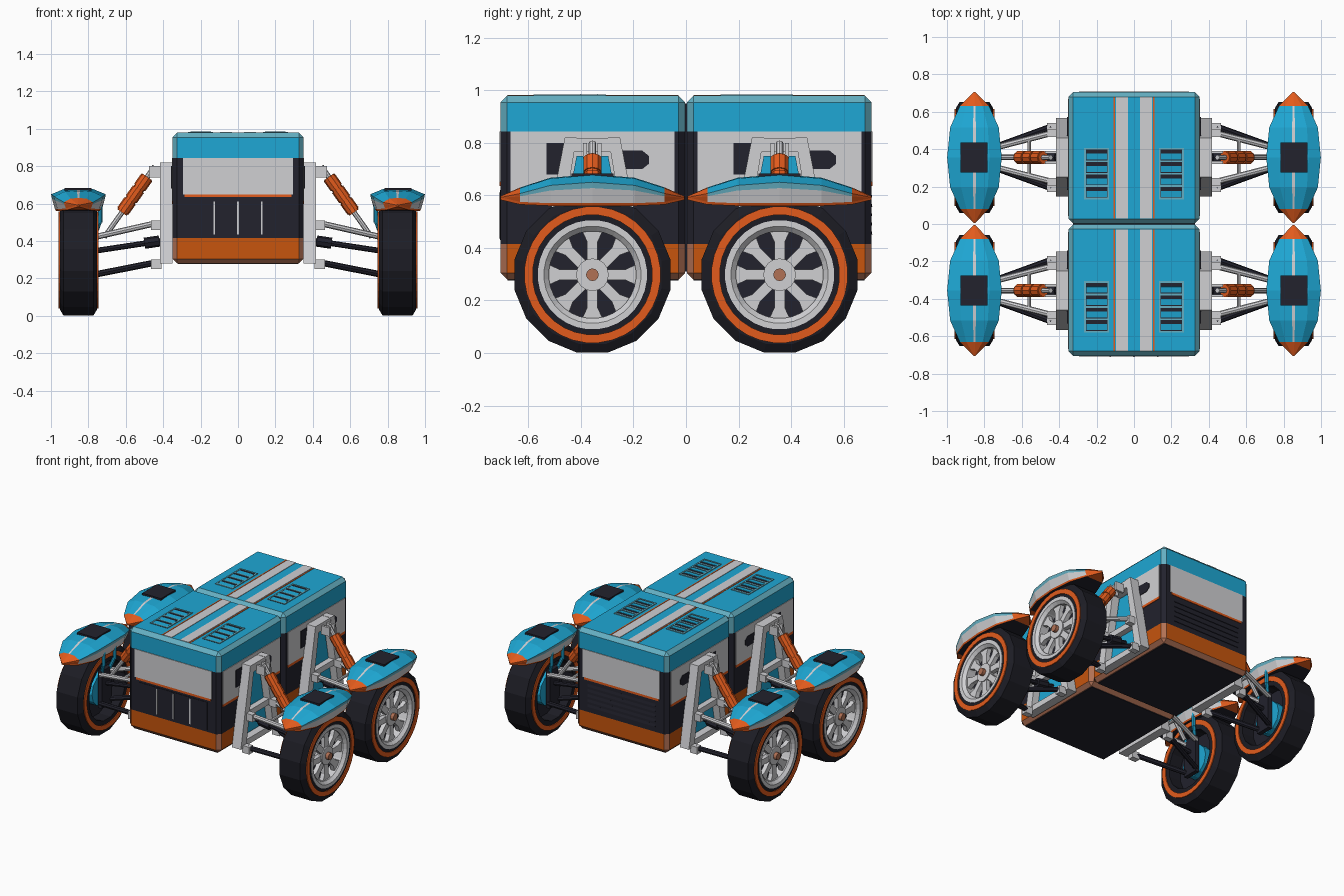
import bpy, bmesh, math
from mathutils import Matrix, Vector

if "Cube" in bpy.data.objects:
    bpy.data.objects.remove(bpy.data.objects["Cube"])

def material(name, rgb):
    m = bpy.data.materials.new(name)
    m.diffuse_color = (*rgb, 1)
    m.use_nodes = True
    m.node_tree.nodes["Principled BSDF"].inputs["Base Color"].default_value = m.diffuse_color
    return m

BLUE = material("blue paint", (0.013, 0.39, 0.66))
PALE = material("pale teal edge", (0.13, 0.43, 0.54))
ORANGE = material("orange paint", (0.76, 0.105, 0.012))
SKIRT = material("dark orange paint", (0.57, 0.09, 0.004))
BROWN = material("copper edge", (0.44, 0.165, 0.09))
GREY = material("light grey metal", (0.63, 0.63, 0.65))
DARK = material("dark panel", (0.016, 0.016, 0.026))
RUBBER = material("black rubber", (0.012, 0.012, 0.018))
MID = 0.356          # centre of each module along y
WX, WZ = 0.853, 0.298  # wheel centre

def finish(name, bm, mats, corners=False):
    """Make the object, or four mirrored copies, one per wheel corner."""
    bmesh.ops.recalc_face_normals(bm, faces=bm.faces[:])
    base = bpy.data.meshes.new(name)
    bm.to_mesh(base)
    bm.free()
    for m in mats:
        base.materials.append(m)
    if not corners:
        bpy.context.collection.objects.link(bpy.data.objects.new(name, base))
        return
    for sx, side in ((1, "right"), (-1, "left")):
        for cy, end in ((-MID, "front"), (MID, "rear")):
            me = base.copy()
            me.transform(Matrix.Translation((0, cy, 0)) @ Matrix.Diagonal((sx, 1, 1, 1)))
            if sx < 0:
                me.flip_normals()
            n = f"{name}_{end}_{side}"
            bpy.context.collection.objects.link(bpy.data.objects.new(n, me))

def box(bm, x0, x1, y0, y1, z0, z1, tilt=0):
    m = (Matrix.Translation(((x0 + x1) / 2, (y0 + y1) / 2, (z0 + z1) / 2))
         @ Matrix.Rotation(tilt, 4, 'X') @ Matrix.Diagonal((x1 - x0, y1 - y0, z1 - z0, 1)))
    bmesh.ops.create_cube(bm, size=1, matrix=m)

def bar(bm, p, q, r, n=8):
    p, q = Vector(p), Vector(q)
    rot = (q - p).to_track_quat('Z', 'Y').to_matrix().to_4x4()
    bmesh.ops.create_cone(bm, cap_ends=True, segments=n, radius1=r, radius2=r,
                          depth=(q - p).length, matrix=Matrix.Translation((p + q) / 2) @ rot)

def prism(bm, pts, x0, x1):
    """Extrude a (y, z) outline along x."""
    a = [bm.verts.new((x0, y, z)) for y, z in pts]
    b = [bm.verts.new((x1, y, z)) for y, z in pts]
    bm.faces.new(a)
    bm.faces.new(b)
    for i in range(len(pts)):
        j = (i + 1) % len(pts)
        bm.faces.new((a[i], a[j], b[j], b[i]))

def lathe(bm, prof, n):
    """Revolve a closed (x, radius) profile about the wheel axle."""
    rings = []
    for k in range(n):
        a = 2 * math.pi * (k + 0.5) / n
        rings.append([bm.verts.new((WX + x, r * math.cos(a), WZ + r * math.sin(a))) for x, r in prof])
    for k in range(n):
        p, q = rings[k], rings[(k + 1) % n]
        for i in range(len(prof)):
            j = (i + 1) % len(prof)
            bm.faces.new((p[i], p[j], q[j], q[i]))

def part(name, mat, build, corners=False):
    bm = bmesh.new()
    build(bm)
    finish(name, bm, [mat], corners)

# Two chamfered body modules, coloured by height and chamfer direction
for s, end in ((-1, "front"), (1, "rear")):
    bm = bmesh.new()
    box(bm, -0.35, 0.35, *sorted((s * 0.003, s * 0.705)), 0.28, 0.979)
    bmesh.ops.bevel(bm, geom=bm.edges[:], offset=0.025, segments=1, affect='EDGES')
    for z in (0.415, 0.843):
        bmesh.ops.bisect_plane(bm, geom=bm.verts[:] + bm.edges[:] + bm.faces[:],
                               plane_co=(0, 0, z), plane_no=(0, 0, 1))
    bm.normal_update()
    for f in bm.faces:
        z = f.calc_center_median().z
        slope = max(abs(c) for c in f.normal) < 0.99
        if z < 0.415:
            f.material_index = 4 if slope or f.normal.z < -0.9 else 1
        elif z < 0.843:
            f.material_index = 2
        else:
            f.material_index = 3 if slope else 0
    finish(f"body_{end}", bm, [BLUE, SKIRT, DARK, PALE, BROWN])
    y0, y1 = sorted((s * 0.029, s * 0.679))
    part(f"floor_{end}", DARK, lambda b: box(b, -0.32, 0.32, y0, y1, 0.276, 0.283))
    # Roof stripes
    part(f"roof_stripes_{end}", GREY, lambda b: [box(b, a, a + 0.065, y0, y1, 0.972, 0.982)
                                                 for a in (-0.097, 0.032)])
    part(f"roof_pinstripes_{end}", ORANGE, lambda b: [box(b, a - 0.004, a + 0.004, y0, y1, 0.972, 0.981)
                                                      for a in (-0.105, 0.105)])
    # End wall panel with orange trim below
    e0, e1 = sorted((s * 0.70, s * 0.709))
    part(f"end_panel_{end}", GREY, lambda b: box(b, -0.295, 0.295, e0, e1, 0.65, 0.843))
    part(f"end_trim_{end}", ORANGE, lambda b: box(b, -0.285, 0.285, e0, e1, 0.635, 0.65))
part("module_joint", DARK, lambda b: box(b, -0.325, 0.325, -0.02, 0.02, 0.31, 0.95))

# Front grille ribs and rear louvres
part("front_grille", DARK, lambda b: box(b, -0.26, 0.26, -0.708, -0.70, 0.43, 0.62))
part("front_ribs", GREY, lambda b: [box(b, x - 0.005, x + 0.005, -0.711, -0.70, 0.435, 0.61)
                                    for x in (-0.127, 0, 0.127)])
part("rear_louvres", DARK, lambda b: [box(b, -0.26, 0.26, 0.695, 0.707, z, z + 0.018, 0.2)
                                      for z in (0.45, 0.485, 0.52, 0.555, 0.59)])

# Side wall panels, trim and windows
part("side_panel", GREY, lambda b: box(b, 0.345, 0.354, -0.312, 0.312, 0.615, 0.843), True)
part("side_trim", ORANGE, lambda b: box(b, 0.345, 0.354, -0.312, 0.312, 0.598, 0.615), True)
def windows(b):
    box(b, 0.35, 0.357, -0.175, -0.10, 0.68, 0.80)
    prism(b, [(0.10, 0.70), (0.19, 0.70), (0.215, 0.72), (0.215, 0.75), (0.19, 0.77), (0.10, 0.77)], 0.35, 0.357)
part("side_window", DARK, windows, True)

# Roof vents: dark well, blue frame and tilted slats
VY0, VY1, PITCH = -0.225, 0.048, 0.0665
part("vent_well", DARK, lambda b: box(b, 0.137, 0.263, VY0, VY1, 0.972, 0.981), True)
def vent_frame(b):
    for x in (0.133, 0.257):
        box(b, x, x + 0.01, VY0, VY1, 0.972, 0.984)
    for i in range(5):
        y = VY0 + i * PITCH
        box(b, 0.133, 0.267, y, y + 0.01, 0.972, 0.984)
part("vent_frame", PALE, vent_frame, True)
part("vent_slats", BLUE, lambda b: [box(b, 0.145, 0.255, VY0 + i * PITCH + 0.014, VY0 + i * PITCH + 0.046,
                                        0.981, 0.983, 0.1) for i in range(4)], True)

# Suspension tower: A-frame, mounts and blue inner plate
def tower(b):
    for s in (1, -1):
        prism(b, [(s * 0.06, 0.82), (s * 0.105, 0.82), (s * 0.21, 0.28), (s * 0.15, 0.28)], 0.35, 0.418)
        for y, z in ((0.165, 0.275), (0.13, 0.485)):
            box(b, 0.41, 0.465, s * y - 0.02, s * y + 0.02, z - 0.025, z + 0.025)
    box(b, 0.35, 0.416, -0.09, 0.09, 0.765, 0.818)
    box(b, 0.35, 0.41, -0.15, 0.15, 0.47, 0.51)
    box(b, 0.35, 0.41, -0.18, 0.18, 0.28, 0.32)
    for y in (-0.035, 0.02):
        box(b, 0.41, 0.475, y, y + 0.015, 0.74, 0.80)
part("suspension_tower", GREY, tower, True)
part("tower_plate", BLUE, lambda b: prism(b, [(-0.06, 0.75), (0.06, 0.75), (0.14, 0.33), (-0.14, 0.33)], 0.35, 0.37), True)

# Wishbones, drive shaft and shock absorber
def upper_arms(b):
    for s in (1, -1):
        bar(b, (0.44, s * 0.13, 0.495), (0.77, s * 0.045, 0.42), 0.016)
    bar(b, (0.56, -0.09, 0.47), (0.56, 0.09, 0.47), 0.01)
part("upper_wishbone", GREY, upper_arms, True)
part("lower_wishbone", DARK, lambda b: [bar(b, (0.44, s * 0.165, 0.285), (0.77, s * 0.045, 0.22), 0.017)
                                        for s in (1, -1)], True)
def shaft(b):
    bar(b, (0.35, 0, 0.41), (0.78, 0, 0.345), 0.015)
    bar(b, (0.42, 0, 0.40), (0.50, 0, 0.388), 0.03)
    box(b, 0.755, 0.785, -0.055, 0.055, 0.19, 0.45)
part("drive_shaft", DARK, shaft, True)
TOP, BOT = Vector((0.445, 0, 0.80)), Vector((0.715, 0, 0.42))
part("shock_rod", GREY, lambda b: bar(b, TOP, BOT, 0.014), True)
def shock(b):
    bar(b, TOP.lerp(BOT, 0.15), TOP.lerp(BOT, 0.65), 0.031, 10)
    for i in range(3):
        t = 0.16 + 0.165 * i
        bar(b, TOP.lerp(BOT, t), TOP.lerp(BOT, t + 0.14), 0.036, 10)
part("shock_body", ORANGE, shock, True)

# Wheels
part("tyre", RUBBER, lambda b: lathe(b, [(-0.1, 0.2), (-0.1, 0.268), (-0.08, 0.302), (0.08, 0.302),
                                         (0.1, 0.268), (0.1, 0.2)], 16), True)
def bands(b):
    for x in (-0.106, 0.097):
        lathe(b, [(x, 0.228), (x, 0.26), (x + 0.009, 0.26), (x + 0.009, 0.228)], 32)
part("tyre_band", ORANGE, bands, True)
part("wheel_backing", DARK, lambda b: bar(b, (WX - 0.01, 0, WZ), (WX + 0.02, 0, WZ), 0.203, 24), True)
def rim(b):
    lathe(b, [(0.02, 0.17), (0.02, 0.208), (0.104, 0.208), (0.104, 0.185), (0.085, 0.166)], 32)
    bar(b, (WX + 0.01, 0, WZ), (WX + 0.082, 0, WZ), 0.062, 16)
    for k in range(8):
        a = k * math.pi / 4
        pts = [(-0.02, 0.04), (0.02, 0.04), (0.02, 0.125), (0.045, 0.18), (-0.045, 0.18), (-0.02, 0.125)]
        prism(b, [(u * math.cos(a) - v * math.sin(a), WZ + u * math.sin(a) + v * math.cos(a))
                  for u, v in pts], WX + 0.045, WX + 0.075)
part("wheel_rim", GREY, rim, True)
part("hub_cap", BROWN, lambda b: bar(b, (WX + 0.07, 0, WZ), (WX + 0.105, 0, WZ), 0.024, 12), True)

# Blue hub carrier and fender struts
def carrier(b):
    bar(b, (WX - 0.06, 0, WZ), (WX, 0, WZ), 0.11, 12)
    for y in (-0.06, 0.06):
        bar(b, (0.77, y * 0.6, 0.42), (0.737, y, 0.51), 0.012)
        bar(b, (0.737, y, 0.50), (0.737, y, 0.65), 0.012)
part("hub_carrier", BLUE, carrier, True)

# Fenders: lens-shaped cap with orange tips, grey centre line, pale lip and grey skirt
bm = bmesh.new()
rows = []
half = ((0, 0.146, 0.65, 0.68, 0.56), (0.16, 0.13, 0.638, 0.667, 0.56),
        (0.275, 0.078, 0.607, 0.63, 0.565), (0.35, 0.004, 0.592, 0.597, 0.583))
for dy, w, ze, zt, zb in [(-h[0], *h[1:]) for h in half[:0:-1]] + list(half):
    lip = ze - (ze - zb) * 0.25
    top = [(-1, ze), (-0.55, zt - 0.003), (-0.06, zt), (0.06, zt), (0.55, zt - 0.003), (1, ze)]
    under = [(0.97, lip), (0.86, zb + 0.01), (0.82, zb)]
    prof = top + under + [(-f, z) for f, z in reversed(under)]
    rows.append([bm.verts.new((WX + f * w, dy, z)) for f, z in prof])
KIND = [0, 0, 2, 0, 0, 4, 2, 1, 3, 1, 2, 4]   # material of each strip around the section
for k in range(6):
    for i in range(12):
        j = (i + 1) % 12
        f = bm.faces.new((rows[k][i], rows[k][j], rows[k + 1][j], rows[k + 1][i]))
        f.material_index = 1 if k in (0, 5) else KIND[i]
bm.faces.new(rows[0]).material_index = 1
bm.faces.new(rows[-1]).material_index = 1
finish("fender", bm, [BLUE, ORANGE, GREY, DARK, PALE], True)
part("fender_vent", DARK, lambda b: box(b, 0.783, 0.927, -0.08, 0.08, 0.66, 0.684), True)
